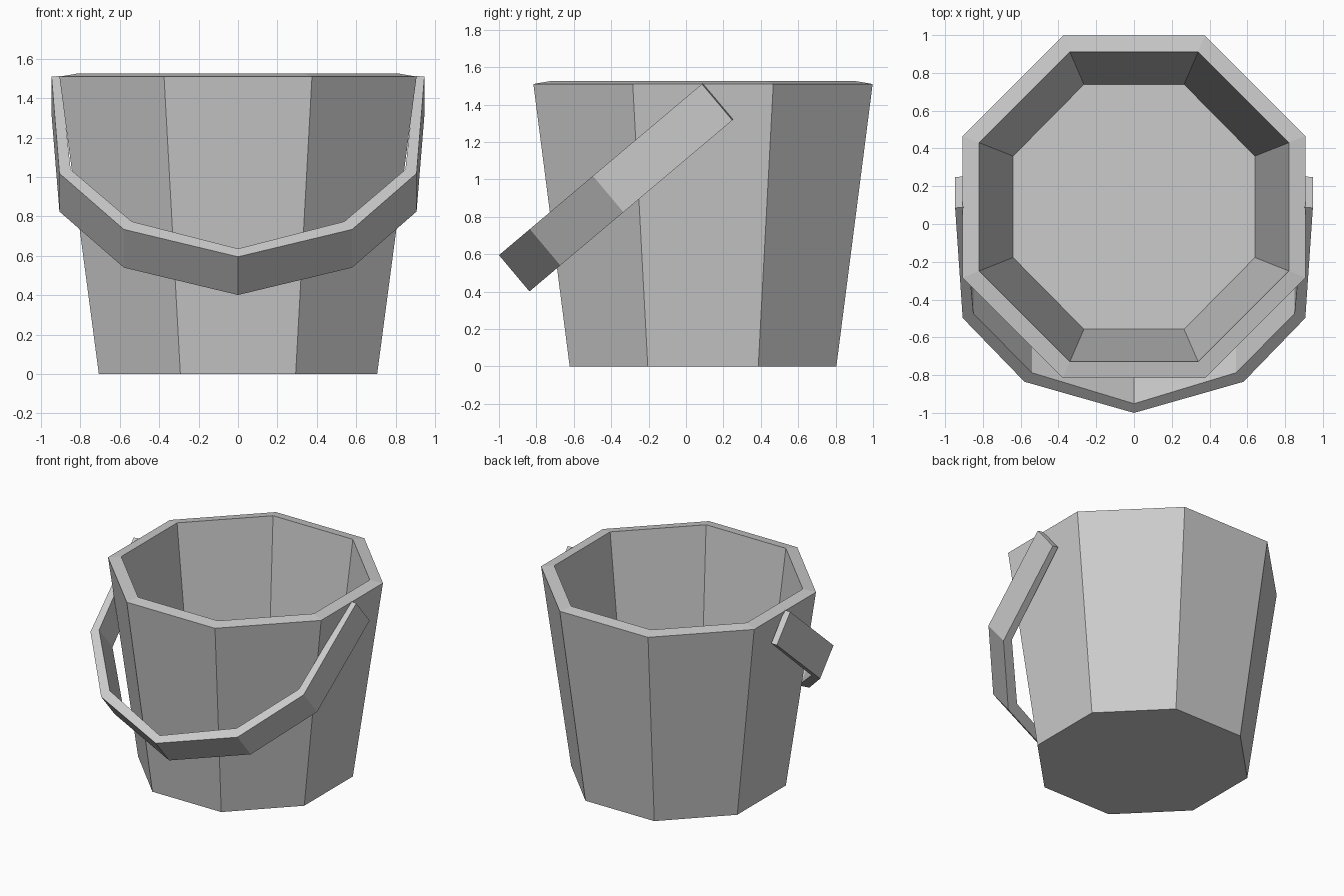
import bpy, bmesh
from math import sin, cos, pi
from mathutils import Vector

cube = bpy.data.objects.get("Cube")
if cube:
    bpy.data.objects.remove(cube)

grey = bpy.data.materials.new("plain grey")
grey.use_nodes = True
colour = (0.6, 0.6, 0.6, 1)
grey.diffuse_color = colour
grey.node_tree.nodes["Principled BSDF"].inputs["Base Color"].default_value = colour


def make_object(name, bm):
    bmesh.ops.recalc_face_normals(bm, faces=bm.faces)
    mesh = bpy.data.meshes.new(name)
    bm.to_mesh(mesh)
    bm.free()
    mesh.materials.append(grey)
    obj = bpy.data.objects.new(name, mesh)
    bpy.context.collection.objects.link(obj)
    return obj


def loft(bm, rings):
    """Bridge successive closed rings with quads."""
    for a, b in zip(rings, rings[1:]):
        n = len(a)
        for i in range(n):
            j = (i + 1) % n
            bm.faces.new((a[i], a[j], b[j], b[i]))


# Bucket: octagonal rings up the outside, over the rim and down to the floor
SIDES = 8
CENTRE_Y = 0.091
profile = [(0.707, 0.713, 0.0), (0.907, 0.907, 1.51),
           (0.820, 0.820, 1.525), (0.640, 0.648, 0.07)]
bm = bmesh.new()
rings = []
for ax, ay, z in profile:
    ring = []
    for i in range(SIDES):
        a = 2 * pi * (i + 0.5) / SIDES
        k = 1 / cos(pi / SIDES)
        ring.append(bm.verts.new((ax * k * cos(a), CENTRE_Y + ay * k * sin(a), z)))
    rings.append(ring)
loft(bm, rings)
bm.faces.new(rings[0])
bm.faces.new(rings[-1])
make_object("bucket", bm)

# Handle: flat band bent round an arc in a tilted plane, mirrored left to right
START = Vector((0, 0.085, 1.51))
ALONG = Vector((0, -1.085, -0.915))
WIDTH = Vector((0, 0.163, -0.194))
outer = [(0.947, 0.0), (0.907, 0.537), (0.58, 0.848), (0, 1.0)]
inner = [(0.902, -0.004), (0.85, 0.516), (0.54, 0.804), (0, 0.955)]


def arc(points):
    half = [Vector((x, 0, 0)) + START + ALONG * t for x, t in points]
    return half + [Vector((-p.x, p.y, p.z)) for p in reversed(half[:-1])]


bm = bmesh.new()
sections = []
for o, i in zip(arc(outer), arc(inner)):
    sections.append([bm.verts.new(p) for p in (o, o + WIDTH, i + WIDTH, i)])
loft(bm, sections)
bm.faces.new(sections[0])
bm.faces.new(sections[-1])
make_object("handle", bm)
